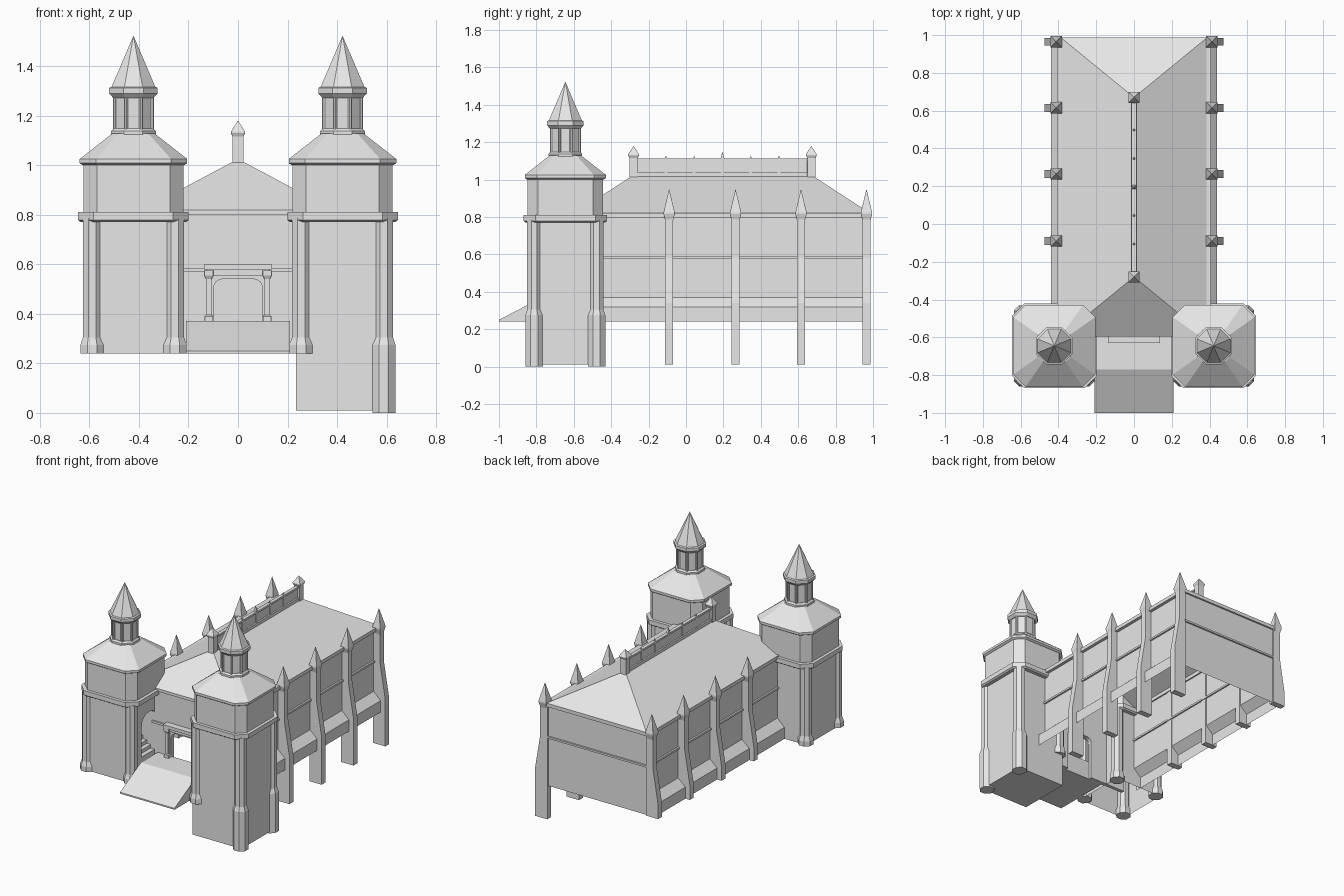
import bpy, bmesh, math

cube = bpy.data.objects.get("Cube")
if cube:
    bpy.data.objects.remove(cube, do_unlink=True)

stone = bpy.data.materials.new("pale_stone")
stone.use_nodes = True
stone.diffuse_color = (0.8, 0.8, 0.8, 1)
stone.node_tree.nodes["Principled BSDF"].inputs["Base Color"].default_value = (0.8, 0.8, 0.8, 1)


def mesh(name, verts, faces):
    me = bpy.data.meshes.new(name)
    bm = bmesh.new()
    vs = [bm.verts.new(v) for v in verts]
    for f in faces:
        bm.faces.new([vs[i] for i in f])
    bmesh.ops.recalc_face_normals(bm, faces=bm.faces)
    bm.to_mesh(me)
    bm.free()
    me.materials.append(stone)
    ob = bpy.data.objects.new(name, me)
    bpy.context.collection.objects.link(ob)
    return ob


def prism(name, outline, place, a, b, caps=True):
    """Extrude a 2D outline from a to b; place maps (p, q, depth) to a point."""
    n = len(outline)
    verts = [place(p, q, d) for d in (a, b) for p, q in outline]
    last = n if caps else n - 1
    faces = [(i, (i + 1) % n, n + (i + 1) % n, n + i) for i in range(last)]
    if caps:
        faces += [range(n), range(n, 2 * n)]
    return mesh(name, verts, faces)


def box(name, x0, x1, y0, y1, z0, z1):
    return prism(name, [(x0, y0), (x1, y0), (x1, y1), (x0, y1)],
                 lambda p, q, d: (p, q, d), z0, z1)


def loft(name, cx, cy, rings, cham=0.586, tip=None):
    """Stack chamfered squares given as (half width, z); cham is the share cut off."""
    verts, faces = [], []
    for h, z in rings:
        k = h * (1 - cham)
        for x, y in ((h, -k), (h, k), (k, h), (-k, h), (-h, k), (-h, -k), (-k, -h), (k, -h)):
            verts.append((cx + x, cy + y, z))
    for r in range(len(rings) - 1):
        for i in range(8):
            j = (i + 1) % 8
            faces.append((8 * r + i, 8 * r + j, 8 * r + 8 + j, 8 * r + 8 + i))
    top = 8 * (len(rings) - 1)
    faces.append(range(8))
    if tip:
        verts.append((cx, cy, tip))
        faces += [(top + i, top + (i + 1) % 8, len(verts) - 1) for i in range(8)]
    else:
        faces.append(range(top, top + 8))
    return mesh(name, verts, faces)


def arch_outline(half, z0, z1, door, door_top, radius):
    """Wall outline with a round-shouldered doorway cut from its foot."""
    pts = [(half, z0), (half, z1), (-half, z1), (-half, z0), (-door, z0)]
    for side, start in ((-1, 180), (1, 90)):
        for i in range(5):
            t = math.radians(start - i * 22.5)
            pts.append((side * (door - radius) + radius * math.cos(t),
                        door_top - radius + radius * math.sin(t)))
    return pts + [(door, z0)]


along_y = lambda p, q, d: (p, d, q)
along_x = lambda p, q, d: (d, p, q)
FRONT, BACK, BASE, EAVE, W = -0.585, 0.975, 0.24, 0.82, 0.385

# Hall side walls with a sloping plinth, string courses and buttresses
for s, side in ((1, "left"), (-1, "right")):
    prism(side + "_wall", [(s * 0.44, BASE), (s * 0.44, 0.32), (s * W, 0.37), (s * W, EAVE)],
          along_y, -0.5, BACK, caps=False)
    for z0, z1, out in ((0.575, 0.588, 0.012), (0.795, EAVE, 0.022)):
        box(side + "_string_course", *sorted((s * (W - 0.01), s * (W + out))),
            -0.5, BACK + out * 0.5, z0, z1)
    foot = 0.01 if s > 0 else BASE
    for y in (-0.09, 0.265, 0.615, 0.965):
        prism(side + "_buttress",
              [(s * x, z) for x, z in ((0.38, foot), (0.475, foot), (0.475, 0.34),
                                       (0.435, 0.58), (0.435, 0.8), (0.38, 0.8))],
              along_y, y - 0.021, y + 0.021)
        loft(side + "_pinnacle", s * 0.412, y, [(0.021, 0.78), (0.03, 0.815), (0.03, 0.825)],
             cham=0.02, tip=0.95)

# Back wall
mesh("back_wall", [(-0.4, BACK, BASE), (0.4, BACK, BASE), (0.4, BACK, EAVE), (-0.4, BACK, EAVE)],
     [range(4)])
for z0, z1 in ((0.575, 0.588), (0.795, EAVE)):
    box("back_string_course", -W, W, BACK - 0.01, BACK + 0.012, z0, z1)

# Front wall with the main doorway
prism("front_wall", arch_outline(W, BASE, EAVE, 0.1, 0.54, 0.035), along_y, FRONT, FRONT + 0.025)
for z0, z1 in ((0.57, 0.585), (0.8, EAVE)):
    box("front_string_course", -0.25, 0.25, FRONT - 0.01, FRONT, z0, z1)
prism("door_surround", arch_outline(0.108, 0.37, 0.56, 0.098, 0.54, 0.035),
      along_y, FRONT - 0.012, FRONT)
for s in (-1, 1):
    loft("door_column", s * 0.118, FRONT - 0.02,
         [(0.018, 0.37), (0.018, 0.39), (0.012, 0.395), (0.012, 0.54), (0.02, 0.555), (0.02, 0.575)],
         cham=0.1)
box("door_lintel", -0.128, 0.128, FRONT - 0.03, FRONT, 0.555, 0.578)
box("door_cornice", -0.138, 0.138, FRONT - 0.045, FRONT, 0.578, 0.6)

# Entrance ramp and landing
prism("entrance_ramp", [(-1.0, BASE), (-1.0, 0.25), (-0.77, 0.37), (FRONT, 0.37), (FRONT, BASE)],
      along_x, -0.21, 0.21)

# Hipped roof, open underneath, with a ridge crest
mesh("hall_roof",
     [(-W, -0.595, EAVE), (W, -0.595, EAVE), (W, 0.985, EAVE), (-W, 0.985, EAVE),
      (0, -0.28, 1.025), (0, 0.67, 1.025)],
     [(0, 1, 4), (1, 2, 5, 4), (2, 3, 5), (3, 0, 4, 5)])
box("ridge_base", -0.017, 0.017, -0.28, 0.67, 1.01, 1.037)
box("ridge_crest", -0.006, 0.006, -0.26, 0.65, 1.03, 1.105)
box("ridge_rail", -0.012, 0.012, -0.26, 0.65, 1.1, 1.113)
for y in (-0.28, 0.67):
    loft("ridge_post", 0, y, [(0.022, 0.99), (0.022, 1.115), (0.029, 1.13), (0.029, 1.135)],
         cham=0.02, tip=1.18)
for i in range(5):
    y = -0.107 + i * 0.151
    mid = i == 2
    box("crest_strut", -0.009, 0.009, y - 0.008, y + 0.008, 1.03, 1.11)
    loft("crest_finial", 0, y, [(0.011 if mid else 0.006, 1.11)], cham=0.1,
         tip=1.15 if mid else 1.13)

# Gate towers
CY, HALF = -0.645, 0.188
for s, side in ((1, "left"), (-1, "right")):
    cx = s * 0.422
    foot = 0.01 if s > 0 else BASE
    y0, y1, xi, xo = CY - HALF, CY + HALF, cx - s * HALF, cx + s * HALF

    # Shaft walls, with an arched side entrance facing the ramp
    corners = [(xi, y0), (xo, y0), (xo, y1), (xi, y1)]
    prism(side + "_tower_walls", corners, lambda p, q, d: (p, q, d), foot, 0.79, caps=False)
    mesh(side + "_tower_inner_base",
         [(xi, y0, foot), (xi, y1, foot), (xi, y1, 0.37), (xi, y0, 0.37)], [range(4)])
    prism(side + "_tower_inner_wall",
          [(CY + p, q) for p, q in arch_outline(HALF, 0.37, 0.79, 0.085, 0.67, 0.08)],
          along_x, xi, xi + s * 0.02)
    if s > 0:
        mesh("left_tower_floor", [(x, y, foot) for x, y in corners], [range(4)])
    for i in range(4):
        box(side + "_tower_step", *sorted((xi + s * 0.03 * i, xi + s * 0.03 * (i + 1))),
            CY - 0.085, CY + 0.085, 0.35, 0.385 + 0.025 * i)

    # Corner posts; only the outer posts of the left tower reach the ground
    for px in (-1, 1):
        for py in (-1, 1):
            low = 0.0 if s > 0 and px > 0 else BASE
            loft(side + "_tower_corner_post", cx + px * 0.167, CY + py * 0.167,
                 [(0.047, low), (0.047, 0.275), (0.037, 0.305), (0.037, 0.785)])

    # Belt, upper storey and pyramidal roof
    loft(side + "_tower_belt", cx, CY, [(0.212, 0.77), (0.223, 0.778), (0.223, 0.81)], cham=0.28)
    loft(side + "_tower_upper_storey", cx, CY, [(0.202, 0.8), (0.202, 1.005)], cham=0.27)
    loft(side + "_tower_roof", cx, CY,
         [(0.205, 1.0), (0.217, 1.008), (0.217, 1.025), (0.085, 1.128)], cham=0.3)

    # Lantern with corner ribs, collar and spire
    loft(side + "_lantern_base", cx, CY, [(0.09, 1.12), (0.09, 1.138), (0.08, 1.148)])
    loft(side + "_lantern", cx, CY, [(0.077, 1.13), (0.077, 1.29)])
    for i in range(8):
        t = math.radians(22.5 + 45 * i)
        loft(side + "_lantern_rib", cx + 0.081 * math.cos(t), CY + 0.081 * math.sin(t),
             [(0.008, 1.14), (0.008, 1.285)])
    loft(side + "_lantern_collar", cx, CY,
         [(0.082, 1.272), (0.098, 1.29), (0.098, 1.312), (0.09, 1.316)])
    loft(side + "_spire", cx, CY, [(0.09, 1.312)], tip=1.523)
